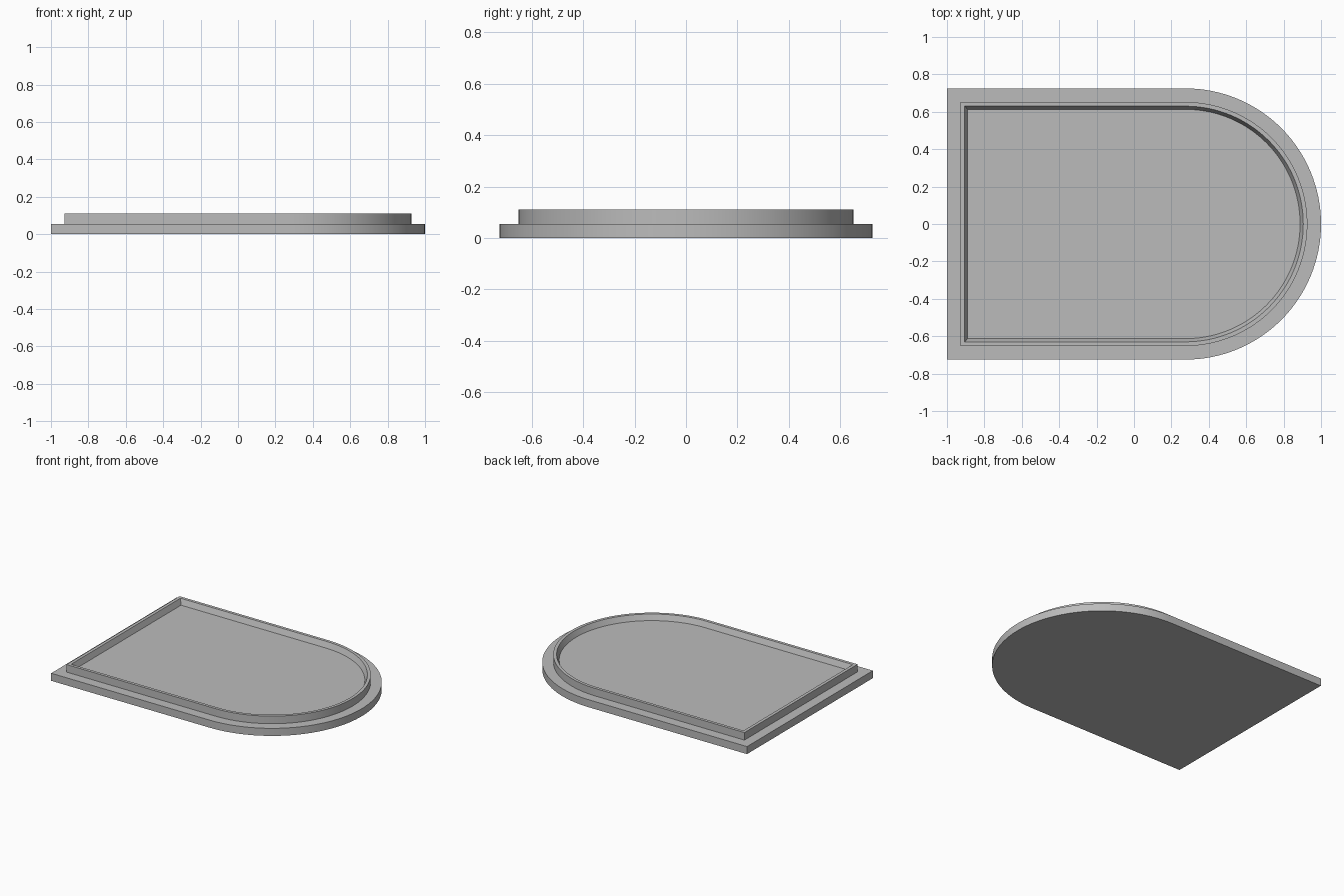
import bpy
import bmesh
from math import pi, sin, cos, radians

cube = bpy.data.objects.get("Cube")
if cube:
    bpy.data.objects.remove(cube, do_unlink=True)

ARC_X = 0.275      # centre of the rounded end
SEGMENTS = 64

grey = bpy.data.materials.new("plain grey")
colour = (0.5, 0.5, 0.5, 1)
grey.use_nodes = True
grey.diffuse_color = colour
grey.node_tree.nodes["Principled BSDF"].inputs["Base Color"].default_value = colour


def outline(bm, back, radius, z):
    """Ring of vertices: square at -x, half circle at +x."""
    points = [(back, radius), (back, -radius)]
    for i in range(SEGMENTS + 1):
        a = -pi / 2 + pi * i / SEGMENTS
        points.append((ARC_X + radius * cos(a), radius * sin(a)))
    return [bm.verts.new((x, y, z)) for x, y in points]


def stepped_plate(name, levels):
    """Join stacked outlines into one closed body."""
    bm = bmesh.new()
    rings = [outline(bm, *level) for level in levels]
    bm.faces.new(rings[0][::-1])
    for low, high in zip(rings, rings[1:]):
        for i in range(len(low)):
            j = (i + 1) % len(low)
            bm.faces.new((low[i], low[j], high[j], high[i]))
    bm.faces.new(rings[-1])
    mesh = bpy.data.meshes.new(name)
    bm.to_mesh(mesh)
    bm.free()
    mesh.materials.append(grey)
    obj = bpy.data.objects.new(name, mesh)
    bpy.context.collection.objects.link(obj)
    bpy.context.view_layer.objects.active = obj
    obj.select_set(True)
    bpy.ops.object.shade_smooth_by_angle(angle=radians(30))
    return obj


# Flange, raised rim, then the sloping wall down to the recessed floor
stepped_plate("arched_tray", [
    (-1.0, 0.725, 0.0),
    (-1.0, 0.725, 0.055),
    (-0.928, 0.652, 0.055),
    (-0.928, 0.652, 0.11),
    (-0.905, 0.63, 0.11),
    (-0.889, 0.613, 0.07),
])
